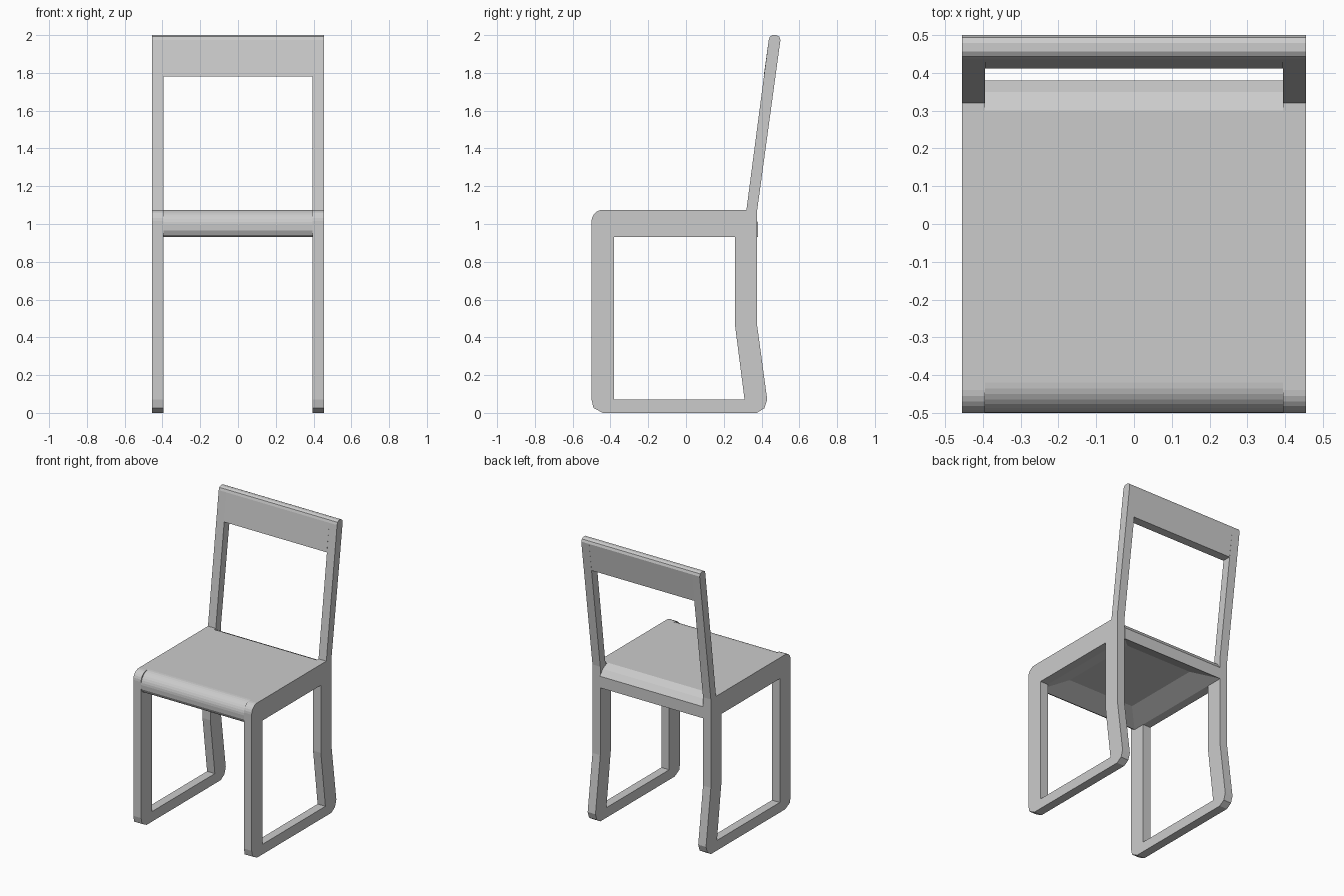
import bpy, bmesh, math

if "Cube" in bpy.data.objects:
    bpy.data.objects.remove(bpy.data.objects["Cube"])

INNER, OUTER = 0.395, 0.455


def extrude_profile(name, faces, x0, x1):
    """Extrude (y, z) polygons that share points along x into one closed solid."""
    bm = bmesh.new()
    cache = {}

    def vert(p):
        if p not in cache:
            cache[p] = bm.verts.new((x0, p[0], p[1]))
        return cache[p]

    for f in faces:
        bm.faces.new([vert(p) for p in f])
    res = bmesh.ops.extrude_face_region(bm, geom=bm.faces[:], use_keep_orig=True)
    moved = [v for v in res["geom"] if isinstance(v, bmesh.types.BMVert)]
    bmesh.ops.translate(bm, verts=moved, vec=(x1 - x0, 0, 0))
    bmesh.ops.recalc_face_normals(bm, faces=bm.faces)
    mesh = bpy.data.meshes.new(name)
    bm.to_mesh(mesh)
    bm.free()
    obj = bpy.data.objects.new(name, mesh)
    bpy.context.collection.objects.link(obj)
    return obj


def arc(cy, cz, r, a0, a1, n):
    return [(cy + r * math.cos(math.radians(a0 + (a1 - a0) * i / n)),
             cz + r * math.sin(math.radians(a0 + (a1 - a0) * i / n)))
            for i in range(n + 1)]


# Window between the legs, and the rounded tip of the back post
A, B, C, D, E = (-0.38, 0.07), (0.31, 0.07), (0.26, 0.46), (0.26, 0.93), (-0.38, 0.93)
TIP = [(0.5, 1.975), (0.494, 1.992), (0.479, 2.0), (0.457, 2.0), (0.444, 1.992), (0.438, 1.975)]
POST_FRONT, POST_BACK, KNEE = (0.32, 1.075), (0.377, 1.075), (0.377, 0.46)
FRONT_TOP = arc(-0.44, 1.015, 0.06, 90, 180, 6)
FRONT_FOOT = [(-0.5, 0.07), (-0.49, 0.026), (-0.44, 0.0)]
BACK_FOOT = [(0.375, 0.0), (0.415, 0.025), (0.43, 0.07)]

# Side frames: legs, floor runner, seat rail and back post in one outline
side_faces = [
    [E, A] + FRONT_FOOT[::-1] + FRONT_TOP[::-1],
    [A, B] + BACK_FOOT[::-1] + [FRONT_FOOT[2]],
    [B, C, KNEE, BACK_FOOT[2]],
    [C, D, POST_FRONT, POST_BACK, KNEE],
    [D, E, FRONT_TOP[0], POST_FRONT],
    [POST_FRONT, POST_BACK] + TIP,
]
for name, s in (("left_side_frame", -1), ("right_side_frame", 1)):
    extrude_profile(name, side_faces, s * INNER, s * OUTER)

# Seat slab with a waterfall front and a softened rear edge
seat_outline = (arc(-0.42, 0.995, 0.08, 90, 180, 8)
                + [(-0.498, 0.965), (-0.487, 0.943), (-0.465, 0.93),
                   (0.38, 0.93), (0.38, 1.01), (0.35, 1.05), (0.30, 1.075)])
seat = extrude_profile("seat", [seat_outline], -INNER, INNER)

# Shallow hollow with sloping sides under the seat
bm = bmesh.new()
bm.from_mesh(seat.data)
under = min(bm.faces, key=lambda f: f.calc_center_median().z)
bmesh.ops.inset_region(bm, faces=[under], thickness=0.195, depth=0.0)
bmesh.ops.translate(bm, verts=under.verts, vec=(0, 0, 0.06))
bm.to_mesh(seat.data)
bm.free()

# Backrest panel between the posts
extrude_profile("backrest", [[(0.411, 1.78), (0.472, 1.78)] + TIP], -INNER, INNER)

# Smooth only the curved seat front
for o in bpy.context.view_layer.objects:
    o.select_set(o == seat)
bpy.context.view_layer.objects.active = seat
bpy.ops.object.shade_smooth_by_angle(angle=math.radians(15))
